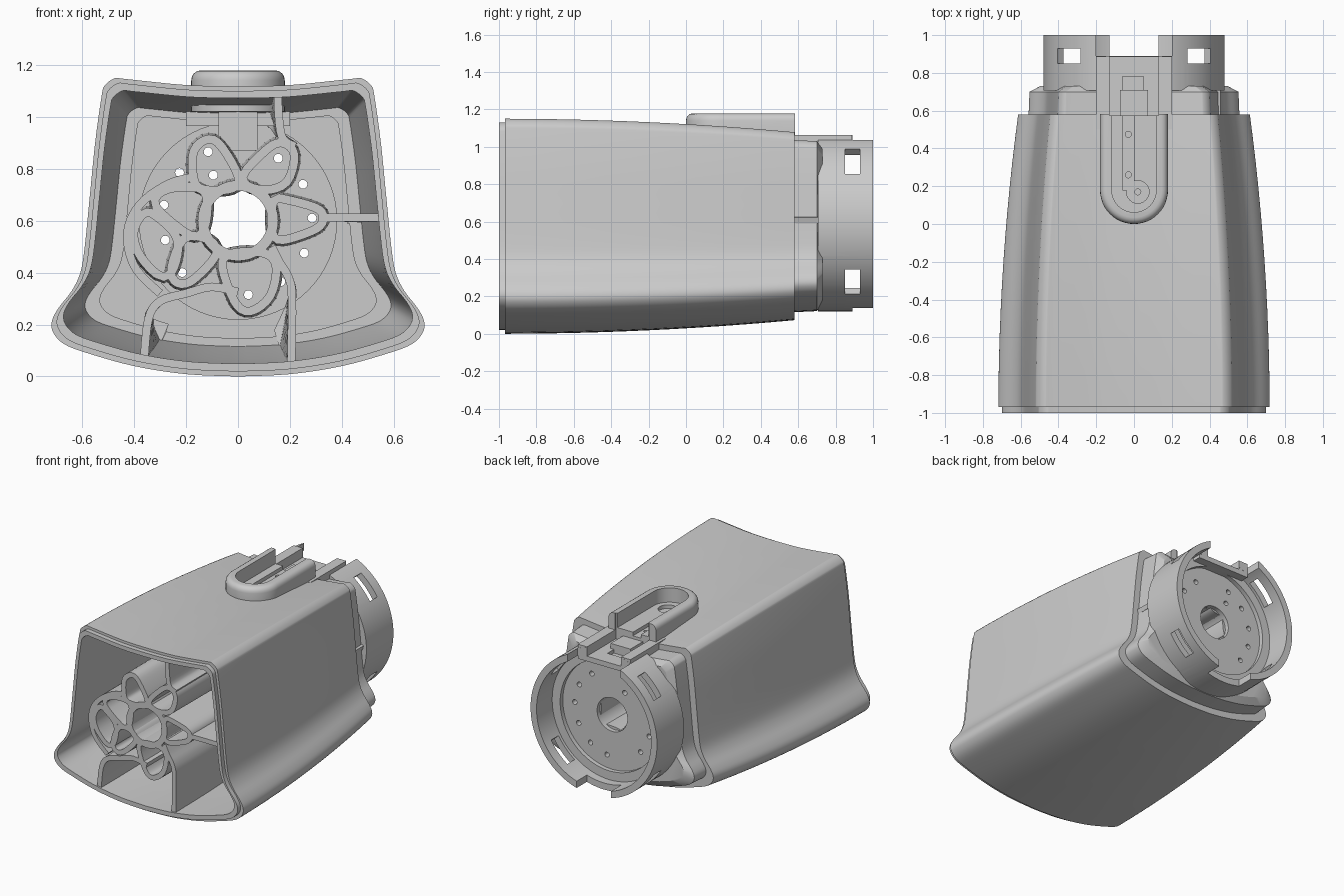
import bpy, bmesh
from math import pi, cos, sin, radians
from mathutils import Vector, Matrix

if "Cube" in bpy.data.objects:
    bpy.data.objects.remove(bpy.data.objects["Cube"])

ZC = 0.5775   # height the body section tapers about
ZB = 0.6      # height of the bore axis


def loft(name, rings, caps=True, wrap=False):
    bm = bmesh.new()
    vs = [[bm.verts.new(p) for p in r] for r in rings]
    n = len(vs[0])
    for a, b in list(zip(vs, vs[1:])) + ([(vs[-1], vs[0])] if wrap else []):
        for i in range(n):
            j = (i + 1) % n
            bm.faces.new((a[i], a[j], b[j], b[i]))
    if caps:
        bm.faces.new(vs[0])
        bm.faces.new(vs[-1])
    bmesh.ops.recalc_face_normals(bm, faces=bm.faces[:])
    me = bpy.data.meshes.new(name)
    bm.to_mesh(me)
    bm.free()
    ob = bpy.data.objects.new(name, me)
    bpy.context.collection.objects.link(ob)
    return ob


def box(name, x0, x1, y0, y1, z0, z1):
    return loft(name, [[(x0, y0, z), (x1, y0, z), (x1, y1, z), (x0, y1, z)] for z in (z0, z1)])


def circle(r, n=64, cx=0.0, cz=ZB):
    return [Vector((cx + r * cos(2 * pi * i / n), cz + r * sin(2 * pi * i / n))) for i in range(n)]


def at_y(pts, y, sx=1.0, sz=1.0):
    return [(p[0] * sx, y, ZC + (p[1] - ZC) * sz) for p in pts]


def cyl_y(name, r, y0, y1, cx=0.0, cz=ZB, n=64):
    c = circle(r, n, cx, cz)
    return loft(name, [at_y(c, y0), at_y(c, y1)])


def cyl_z(name, r, x, y, z0, z1, n=24):
    c = circle(r, n, x, y)
    return loft(name, [[(p.x, p.y, z) for p in c] for z in (z0, z1)])


def boolean(ob, other, op='DIFFERENCE'):
    m = ob.modifiers.new("b", 'BOOLEAN')
    m.operation, m.object, m.solver = op, other, 'EXACT'
    bpy.context.view_layer.objects.active = ob
    bpy.ops.object.modifier_apply(modifier=m.name)
    bpy.data.objects.remove(other, do_unlink=True)


def spline(pts, closed, k=4):
    P = [Vector(p) for p in pts]
    n = len(P)
    g = (lambda i: P[i % n]) if closed else (lambda i: P[max(0, min(n - 1, i))])
    out = []
    for i in range(n if closed else n - 1):
        a, b, c, d = g(i - 1), g(i), g(i + 1), g(i + 2)
        for s in range(k):
            t = s / k
            out.append(0.5 * (2 * b + (c - a) * t + (2 * a - 5 * b + 4 * c - d) * t * t
                              + (3 * b - a - 3 * c + d) * t ** 3))
    return out if closed else out + [P[-1]]


def offset(pts, d, closed):
    n = len(pts)
    out = []
    for i, p in enumerate(pts):
        a = pts[(i - 1) % n] if closed else pts[max(0, i - 1)]
        b = pts[(i + 1) % n] if closed else pts[min(n - 1, i + 1)]
        t = (b - a).normalized()
        out.append(p + Vector((t.y, -t.x)) * d)
    return out


def taper(y):
    t2 = ((y + 1) / 1.58) ** 2
    return 1 - 0.146 * t2, 1 - 0.126 * t2


# Bell-shaped body section (right half), mirrored
half = spline([(0, 0), (.2, .009), (.4, .04), (.58, .09), (.67, .125), (.712, .17), (.716, .215), (.69, .265),
               (.64, .33), (.607, .4), (.59, .5), (.57, .7), (.55, .9), (.525, 1.08), (.513, 1.12),
               (.475, 1.148), (.43, 1.145), (.2, 1.122), (0, 1.117)], False)
bell = half + [Vector((-p.x, p.y)) for p in half[-2:0:-1]]

# Body shell: cavity floor -> cavity -> front rim -> outside -> stepped neck
rings = [at_y(bell, .70, .74, .745), at_y(bell, .56, .74, .745)]
for i in range(9):
    y = .56 - 1.56 * i / 8
    t2 = ((y + 1) / 1.56) ** 2
    rings.append(at_y(bell, y, .935 - .115 * t2, .915 - .115 * t2))
rings += [at_y(bell, -1, .972, .967), at_y(bell, -.968, .972, .967)]
for i in range(13):
    y = -.968 + 1.548 * i / 12
    rings.append(at_y(bell, y, *taper(y)))
rings += [at_y(bell, .58, .777, .8), at_y(bell, .70, .77, .79), at_y(bell, .73, .69, .72)]
body = loft("housing_body", rings)

# Rear collar, its stepped recess, disc recess and bore
boolean(body, cyl_y("collar", .48, .707, 1.0, n=96), 'UNION')
boolean(body, cyl_y("c", .435, .83, 1.1, n=96))
boolean(body, cyl_y("c", .375, .80, .9))
boolean(body, cyl_y("c", .38, .6, .76))
boolean(body, cyl_y("c", .115, .6, .9))

# Small screw holes through the disc
for x, z in [(-.115, .865), (-.095, .775), (-.225, .785), (-.285, .66), (-.28, .525), (-.215, .4),
             (.04, .315), (.165, .365), (.255, .475), (.285, .61), (.25, .74), (.155, .84)]:
    boolean(body, cyl_y("c", .017, .6, .9, x, z, 16))

# Four collar windows
for a in (43, 137, 223, 317):
    w = box("c", .385, .55, .85, .93, -.09, .09)
    w.data.transform(Matrix.Translation((0, 0, ZB)) @ Matrix.Rotation(radians(-a), 4, 'Y'))
    boolean(body, w)


# Round-nosed boss on top, running back into rails over the neck
def u_shape(r, y1, z, yc=.18):
    arc = [(r * cos(pi + pi * i / 24), yc + r * sin(pi + pi * i / 24), z) for i in range(25)]
    return arc + [(r, y1, z), (-r, y1, z)]


boss = [u_shape(.18, .583, z) for z in (1.02, 1.14)]
boss += [u_shape(.18 - .035 * (1 - cos(a)), .583, 1.14 + .038 * sin(a)) for a in (pi / 8, pi / 4, pi * .375, pi / 2)]
boolean(body, loft("boss", boss), 'UNION')
boolean(body, box("rails", -.2, .2, .5, .888, .965, 1.064), 'UNION')

# Slot in the boss, switch track with pin holes, open channel behind
boolean(body, loft("c", [u_shape(.118, .62, z) for z in (1.08, 1.3)]))
boolean(body, box("c", -.13, .13, .575, .95, 1.0, 1.3))
boolean(body, box("c", -.06, 0, .18, .6, 1.055, 1.2))
boolean(body, cyl_z("c", .06, .02, .17, 1.055, 1.2))
for x, y in [(-.03, .475), (-.03, .26), (.02, .17), (-.03, .615)]:
    boolean(body, cyl_z("c", .016, x, y, .985 if y > .5 else 1.035, 1.2, 12))
boolean(body, box("c", -.06, .05, .7, .78, .975, 1.2))

# Collar gaps at top and bottom
boolean(body, box("c", -.2, .2, .889, 1.1, .95, 1.3))
boolean(body, box("c", -.13, .13, .889, 1.1, 0, .3))

parts = [body]

# Flower of pocket walls round the bore, slightly drafted
pockets = [
    [(-.155, .86), (-.11, .897), (-.07, .865), (-.015, .765), (-.04, .737), (-.13, .737), (-.155, .77)],
    [(.035, .765), (.115, .855), (.165, .883), (.2, .85), (.175, .76), (.1, .735)],
    [(.15, .66), (.18, .665), (.29, .635), (.312, .607), (.28, .577), (.17, .542), (.148, .57)],
    [(-.043, .42), (-.02, .457), (.09, .46), (.13, .42), (.11, .32), (.045, .268), (0, .3)],
    [(-.13, .515), (-.1, .475), (-.18, .388), (-.225, .375), (-.24, .415), (-.2, .515)],
    [(-.3, .66), (-.265, .705), (-.16, .71), (-.135, .67), (-.145, .58), (-.18, .56)],
    [(-.385, .55), (-.355, .612), (-.32, .6), (-.258, .54), (-.25, .47), (-.285, .4), (-.36, .47)]]
loops = [("bore_tube", circle(.115), .04)]
for i, p in enumerate(pockets):
    s = spline(p, True)
    if sum(a.x * b.y - b.x * a.y for a, b in zip(s, s[1:] + s[:1])) < 0:
        s.reverse()
    loops.append((f"pocket_wall_{i + 1}", s, .034))
for name, s, w in loops:
    far = offset(s, w + .008, True)
    parts.append(loft(name, [at_y(offset(s, w, True), -.99), at_y(far, .77), at_y(s, .77), at_y(s, -.99)],
                      caps=False, wrap=True))

# Ribs: outer arc, and four that follow the tapering walls
ribs = {
    "rib_arc": ([(-.16, .77), (-.26, .745), (-.36, .68), (-.415, .6), (-.425, .51), (-.39, .41), (-.3, .32)], False),
    "rib_left": ([(0, .325), (-.1, .345), (-.2, .32), (-.3, .29), (-.345, .22), (-.362, .06)], True),
    "rib_bottom": ([(.13, .5), (.16, .44), (.195, .38), (.208, .3), (.205, .04)], True),
    "rib_right": ([(.31, .61), (.4, .612), (.48, .612), (.56, .612)], True),
    "rib_top": ([(.22, .885), (.17, .92), (.155, .96), (.155, 1.1)], True)}
for name, (pts, walled) in ribs.items():
    secs = []
    for y in (-.99, -.6, -.2, .1, .35, .55, .56, .71):
        sx, sz = taper(y) if y < .556 else (.75, .755)
        q = [Vector(p) for p in pts]
        if walled:
            q[-1] = Vector((q[-1].x * sx, ZC + (q[-1].y - ZC) * sz))
            q[-2] = q[-2].lerp(q[-1], .5) if name in ("rib_right", "rib_top") else q[-2]
        s = spline(q, False)
        secs.append(at_y(offset(s, .016, False) + offset(s, -.016, False)[::-1], y))
    parts.append(loft(name, secs))

# Switch well hanging under the top wall
parts.append(box("switch_well", -.075, .075, .45, .71, .87, 1.035))

for ob in parts:
    bpy.ops.object.select_all(action='DESELECT')
    ob.select_set(True)
    bpy.context.view_layer.objects.active = ob
    bpy.ops.object.shade_smooth_by_angle(angle=radians(32))
